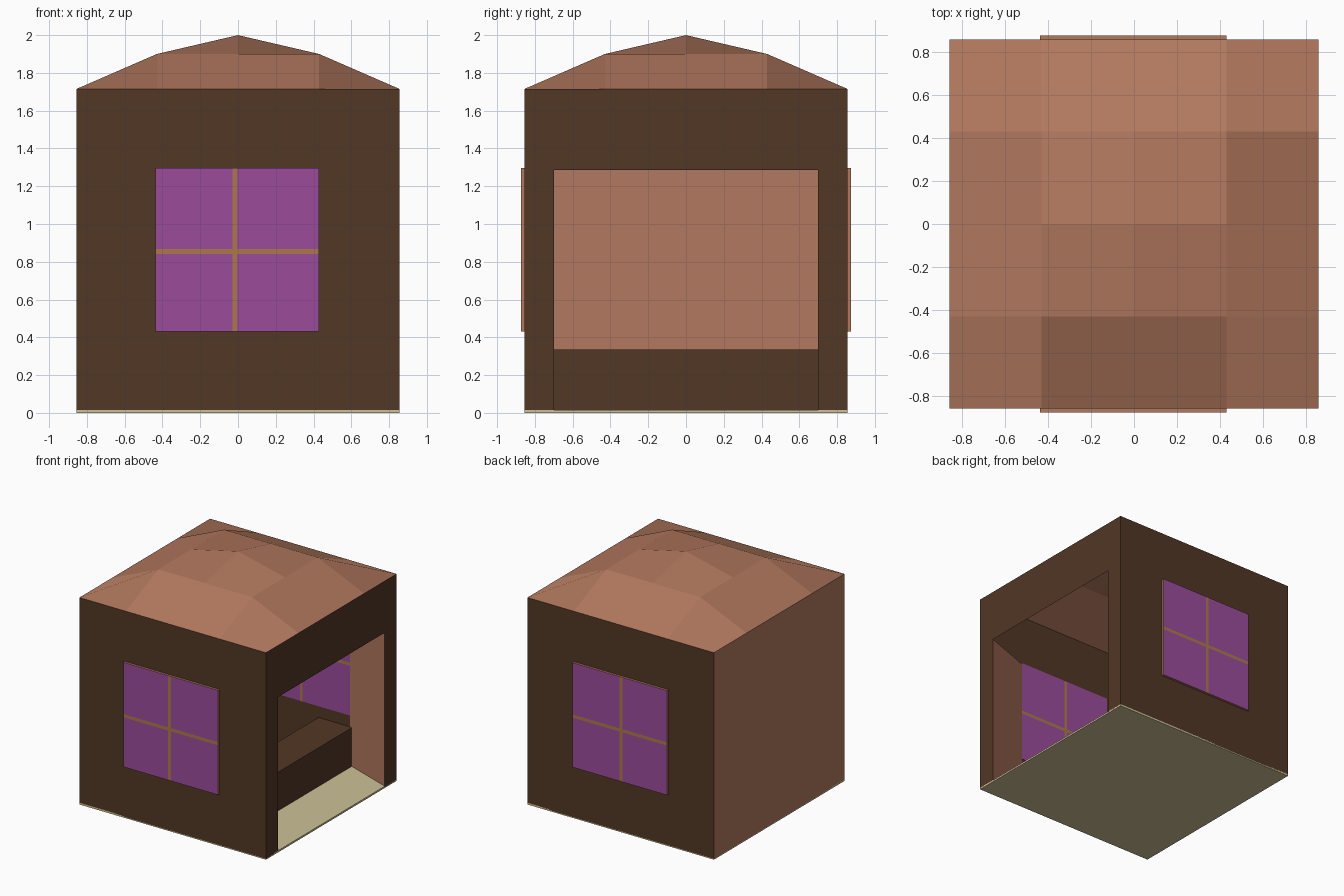
import bpy, bmesh

if "Cube" in bpy.data.objects:
    bpy.data.objects.remove(bpy.data.objects["Cube"])

W = 0.855          # half width of the hut
Z0, Z1 = 0.008, 1.715
C = 0.43           # quarter grid line


def mat(name, rgb):
    m = bpy.data.materials.new(name)
    m.diffuse_color = (*rgb, 1)
    m.use_nodes = True
    m.node_tree.nodes["Principled BSDF"].inputs["Base Color"].default_value = m.diffuse_color
    return m


CLAY = mat("clay_brown", (0.445, 0.188, 0.112))
WOOD = mat("dark_wood", (0.084, 0.038, 0.018))
GLASS = mat("purple_glass", (0.328, 0.072, 0.328))
BAR = mat("tan_bar", (0.413, 0.188, 0.072))
CREAM = mat("cream_floor", (0.61, 0.533, 0.305))


def finish(name, bm, mats):
    bmesh.ops.remove_doubles(bm, verts=bm.verts, dist=1e-5)
    me = bpy.data.meshes.new(name)
    bm.to_mesh(me)
    bm.free()
    for m in mats:
        me.materials.append(m)
    ob = bpy.data.objects.new(name, me)
    bpy.context.collection.objects.link(ob)
    return ob


def grid(name, us, vs, place, mats, rule=lambda i, j: 0, flip=False):
    """Sheet of quads; rule gives a material slot, or None for a hole."""
    bm = bmesh.new()
    pts = [[bm.verts.new(place(u, v)) for v in vs] for u in us]
    for i in range(len(us) - 1):
        for j in range(len(vs) - 1):
            slot = rule(i, j)
            if slot is None:
                continue
            q = [pts[i][j], pts[i + 1][j], pts[i + 1][j + 1], pts[i][j + 1]]
            bm.faces.new(q[::-1] if flip else q).material_index = slot
    for v in [v for v in bm.verts if not v.link_faces]:
        bm.verts.remove(v)
    return finish(name, bm, mats)


def box(name, lo, hi, m):
    bm = bmesh.new()
    bmesh.ops.create_cube(bm, size=1)
    for v in bm.verts:
        v.co = [lo[k] if v.co[k] < 0 else hi[k] for k in range(3)]
    return finish(name, bm, [m])


def hole(i, j):
    return None if (i, j) == (1, 1) else 0


# Low dome roof, height set by the square ring each point is on
def roof_point(x, y):
    r = max(abs(x), abs(y))
    return (x, y, 2.0 if r < 0.1 else 1.9 if r < 0.5 else Z1)


steps = [-W, -C, 0, C, W]
grid("roof", steps, steps, roof_point, [CLAY])

# Floor slab
box("floor", (-W, -W, 0), (W, W, 0.015), CREAM)

# Plain left wall
grid("left_wall", [-W, W], [Z0, Z1], lambda y, z: (-W, y, z), [CLAY], flip=True)

# Right wall with the wide entrance
grid("entrance_wall", [-W, -0.70, 0.70, W], [Z0, 0.016, 1.287, Z1],
     lambda y, z: (W, y, z), [WOOD],
     lambda i, j: None if i == 1 and j < 2 else 0)

# Front and back: wall with window, and the slanted entrance cheek
for side, s in (("front", -1), ("back", 1)):
    back = s > 0
    grid(side + "_wall", [-W, -0.437, C, W], [Z0, 0.43, 1.297, Z1],
         lambda x, z: (x, s * W, z), [WOOD], hole, flip=back)

    def bars(i, j):
        return 1 if i == 1 or j == 1 else 0

    # window panes with crossing bars, outside and inside
    for part, y in (("outer", 0.874), ("inner", 0.85)):
        grid(f"{side}_window_{part}", [-0.437, -0.028, -0.004, C],
             [0.43, 0.841, 0.868, 1.297],
             lambda x, z: (x, s * y, z), [GLASS, BAR], bars,
             flip=back == (part == "outer"))
    # rim around the window
    bm = bmesh.new()
    ring = [(-0.437, 0.43), (C, 0.43), (C, 1.297), (-0.437, 1.297)]
    for k in range(4):
        a, b = ring[k], ring[(k + 1) % 4]
        bm.faces.new([bm.verts.new((p[0], s * y, p[1]))
                      for p, y in ((a, 0.85), (b, 0.85), (b, 0.874), (a, 0.874))])
    bmesh.ops.recalc_face_normals(bm, faces=bm.faces)
    finish(side + "_window_rim", bm, [CLAY])

    # slanted cheek from the entrance edge back to the wall
    grid(side + "_entrance_cheek", [0, 1], [0.015, 1.29],
         lambda t, z: (W + (C - W) * t, s * (0.70 + (W - 0.002 - 0.70) * t), z),
         [CLAY], flip=not back)

# Low bench across the inside
box("bench", (0.14, -0.853, 0.015), (0.45, 0.853, 0.335), WOOD)
